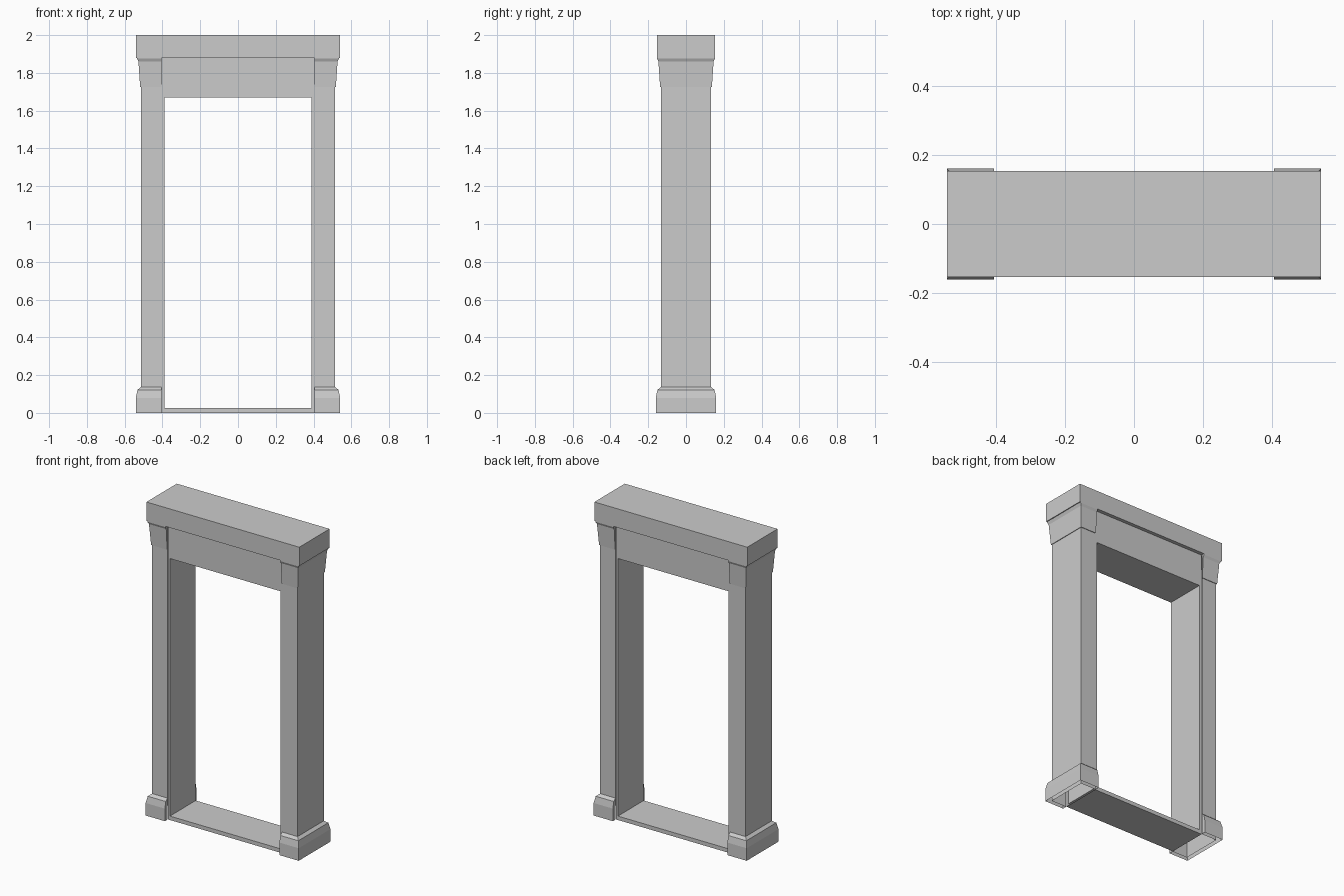
import bpy, bmesh

if "Cube" in bpy.data.objects:
    bpy.data.objects.remove(bpy.data.objects["Cube"])

PX, PY, INNER = 0.514, 0.133, 0.405   # pillar outer x, half depth, inner edge of trim
TOP = 1.88


def finish(name, bm):
    bmesh.ops.remove_doubles(bm, verts=bm.verts, dist=1e-5)
    me = bpy.data.meshes.new(name)
    bm.to_mesh(me)
    bm.free()
    ob = bpy.data.objects.new(name, me)
    bpy.context.collection.objects.link(ob)
    return ob


def wrap(name, profile, side, caps=True):
    """Sweep an (offset, z) profile round the front, outer and back of a pillar."""
    bm = bmesh.new()
    rows = []
    for o, z in profile:
        path = [(INNER, -PY - o), (PX + o, -PY - o), (PX + o, PY + o), (INNER, PY + o)]
        rows.append([bm.verts.new((side * x, y, z)) for x, y in path])
    for a, b in zip(rows, rows[1:]):
        for i in range(3):
            f = bm.faces.new((a[i], a[i + 1], b[i + 1], b[i]))
            if side < 0:
                f.normal_flip()
    # end caps facing the opening
    if caps:
        for i, s in ((0, -1), (3, 1)):
            pts = [r[i] for r in rows]
            for o, z in (profile[-1], profile[0]):
                if o > 0:
                    pts.append(bm.verts.new((side * INNER, s * PY, z)))
            f = bm.faces.new(pts)
            f.normal_update()
            if f.normal.x * side > 0:
                f.normal_flip()
    return finish(name, bm)


# Pillars with flared bases and tapered capitals
for label, side in (("left", -1), ("right", 1)):
    wrap(label + "_pillar", [(0, 0), (0, TOP)], side, caps=False)
    wrap(label + "_base", [(0.027, 0), (0.027, 0.08), (0.018, 0.122), (0, 0.137)], side)
    wrap(label + "_capital", [(0, 1.725), (0.004, 1.725), (0.013, 1.86), (0.02, 1.875),
                              (0.02, TOP)], side)

# Door frame: thin jambs, sill and deep lintel around the opening
FY = 0.13
outer = [(-INNER, 0), (INNER, 0), (INNER, TOP), (-INNER, TOP)]
inner = [(-0.39, 0.025), (0.39, 0.025), (0.39, 1.67), (-0.39, 1.67)]
bm = bmesh.new()
rings = [[bm.verts.new((x, y, z)) for x, z in loop]
         for loop, y in ((outer, -FY), (inner, -FY), (inner, FY), (outer, FY))]
for a, b in zip(rings, rings[1:]):
    for i in range(4):
        j = (i + 1) % 4
        bm.faces.new((a[i], a[j], b[j], b[i]))
# underside of the sill
bm.faces.new((rings[3][0], rings[3][1], rings[0][1], rings[0][0]))
finish("door_frame", bm)

# Top block
bm = bmesh.new()
bmesh.ops.create_cube(bm, size=1)
for v in bm.verts:
    v.co = (v.co.x * 1.08, v.co.y * 0.306, (TOP + 2) / 2 + v.co.z * (2 - TOP))
finish("top_block", bm)
